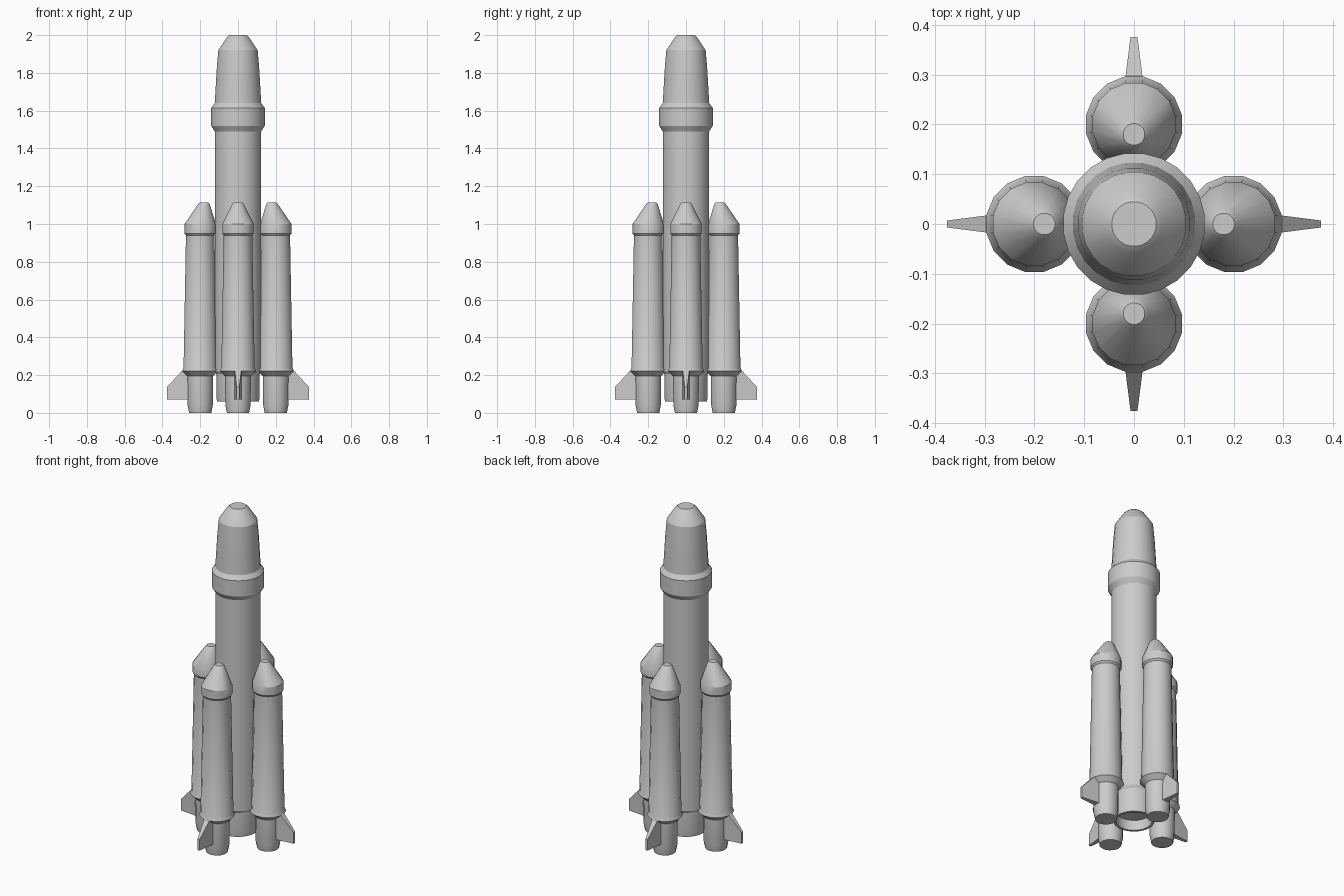
import bpy, bmesh, math
from mathutils import Matrix

if "Cube" in bpy.data.objects:
    bpy.data.objects.remove(bpy.data.objects["Cube"])


def finish(bm, name, turn=0.0):
    bmesh.ops.recalc_face_normals(bm, faces=bm.faces)
    bmesh.ops.rotate(bm, verts=bm.verts, matrix=Matrix.Rotation(turn, 3, 'Z'))
    mesh = bpy.data.meshes.new(name)
    bm.to_mesh(mesh)
    bm.free()
    ob = bpy.data.objects.new(name, mesh)
    bpy.context.collection.objects.link(ob)
    bpy.ops.object.select_all(action='DESELECT')
    ob.select_set(True)
    bpy.context.view_layer.objects.active = ob
    bpy.ops.object.shade_smooth_by_angle(angle=math.radians(28))
    return ob


def lathe(name, rings, sides, turn=0.0):
    """Stack rings of (radius, z, centre x) and cap both ends."""
    bm = bmesh.new()
    loops = []
    for r, z, cx in rings:
        loops.append([bm.verts.new((cx + r * math.cos(2 * math.pi * (i + 0.5) / sides),
                                    r * math.sin(2 * math.pi * (i + 0.5) / sides), z))
                      for i in range(sides)])
    for a, b in zip(loops, loops[1:]):
        for i in range(sides):
            j = (i + 1) % sides
            bm.faces.new((a[i], a[j], b[j], b[i]))
    bm.faces.new(loops[0])
    bm.faces.new(loops[-1])
    return finish(bm, name, turn)


def fin(name, turn):
    # side outline (x, z, half thickness), tapering outwards
    outline = [(0.255, 0.07, 0.02), (0.375, 0.07, 0.007),
               (0.375, 0.138, 0.007), (0.297, 0.222, 0.017), (0.255, 0.222, 0.02)]
    bm = bmesh.new()
    a = [bm.verts.new((x, -t, z)) for x, z, t in outline]
    b = [bm.verts.new((x, t, z)) for x, z, t in outline]
    bm.faces.new(a)
    bm.faces.new(b)
    for i in range(5):
        j = (i + 1) % 5
        bm.faces.new((a[i], a[j], b[j], b[i]))
    return finish(bm, name, turn)


# Core stage with recessed engine opening, payload collar and fairing
core = [(0.095, 0.12), (0.098, 0.06), (0.112, 0.06), (0.115, 0.08), (0.115, 0.205),
        (0.124, 0.22), (0.124, 1.49), (0.143, 1.52), (0.143, 1.615),
        (0.124, 1.64), (0.113, 1.83), (0.105, 1.92), (0.058, 1.99), (0.045, 2.0)]
lathe("core_stage", [(r, z, 0) for r, z in core], 24)

# Strap-on boosters with noses leaning towards the core, plus one fin each
booster = [(0.06, 0.0, 0.2), (0.068, 0.04, 0.2), (0.07, 0.195, 0.2),
           (0.098, 0.222, 0.2), (0.09, 0.238, 0.2), (0.077, 0.94, 0.2),
           (0.085, 0.95, 0.2), (0.085, 1.0, 0.2), (0.03, 1.107, 0.18),
           (0.022, 1.115, 0.18)]
for k, side in enumerate(("right", "back", "left", "front")):
    lathe(side + "_booster", booster, 16, k * math.pi / 2)
    fin(side + "_fin", k * math.pi / 2)
